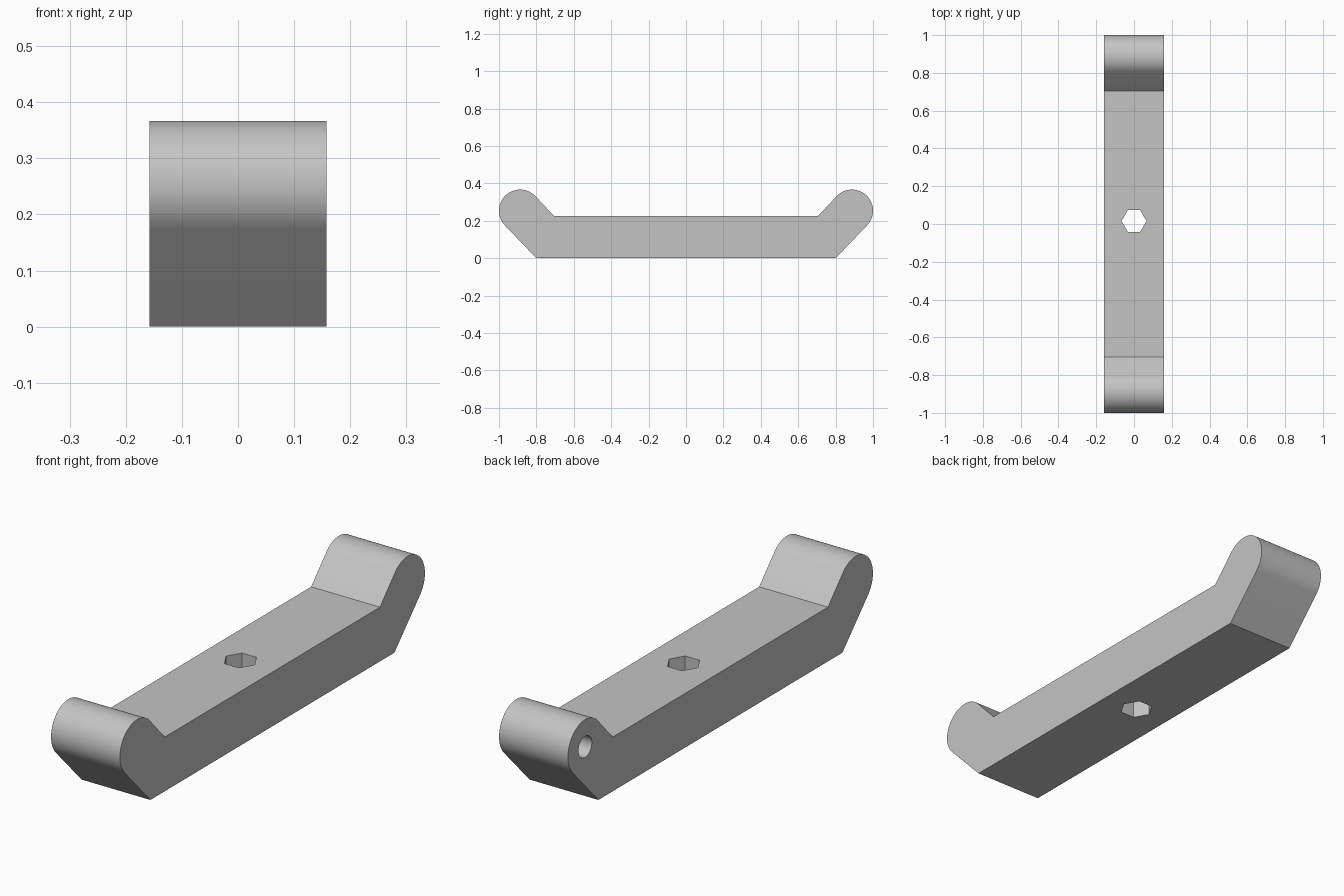
import bpy, bmesh
from math import radians, cos, sin

cube = bpy.data.objects.get("Cube")
if cube:
    bpy.data.objects.remove(cube, do_unlink=True)

HALF_W = 0.158            # half width of the bar
CAP_Y, CAP_Z, CAP_R = 0.887, 0.254, 0.113

grey = bpy.data.materials.new("plain grey")
grey.use_nodes = True
colour = (0.55, 0.55, 0.55, 1)
grey.diffuse_color = colour
grey.node_tree.nodes["Principled BSDF"].inputs["Base Color"].default_value = colour


def prism(name, points, a, b, place):
    """Extrude a 2D outline between depths a and b."""
    bm = bmesh.new()
    rings = [[bm.verts.new(place(u, v, d)) for u, v in points] for d in (a, b)]
    for ring in rings:
        bm.faces.new(ring)
    n = len(points)
    for i in range(n):
        j = (i + 1) % n
        bm.faces.new((rings[0][i], rings[0][j], rings[1][j], rings[1][i]))
    bmesh.ops.recalc_face_normals(bm, faces=bm.faces)
    mesh = bpy.data.meshes.new(name)
    bm.to_mesh(mesh)
    bm.free()
    mesh.materials.append(grey)
    obj = bpy.data.objects.new(name, mesh)
    bpy.context.collection.objects.link(obj)
    return obj


def circle(u, v, r, n):
    return [(u + r * cos(radians(360 * i / n)), v + r * sin(radians(360 * i / n)))
            for i in range(n)]


def along_x(u, v, d):
    return (d, u, v)


def along_z(u, v, d):
    return (u, v, d)


# Bar with upturned, rounded ends: half outline, then mirrored
half = [(0.8, 0)]
for i in range(33):
    t = radians(-45 + 180 * i / 32)
    half.append((CAP_Y + CAP_R * cos(t), CAP_Z + CAP_R * sin(t)))
half.append((0.705, 0.225))
outline = half + [(-y, z) for y, z in reversed(half)]
bar = prism("bracket_bar", outline, -HALF_W, HALF_W, along_x)

# Hexagonal through hole and blind round pin hole in one end
cutters = [
    prism("hex_hole_cutter", circle(0, 0.016, 0.066, 6), -0.1, 0.4, along_z),
    prism("pin_hole_cutter", circle(CAP_Y, CAP_Z, 0.044, 40), -0.3, 0.0, along_x),
]
for cutter in cutters:
    cut = bar.modifiers.new(cutter.name, 'BOOLEAN')
    cut.operation = 'DIFFERENCE'
    cut.solver = 'EXACT'
    cut.object = cutter

# Apply the cuts and remove the cutters
bpy.ops.object.select_all(action='DESELECT')
bar.select_set(True)
bpy.context.view_layer.objects.active = bar
for cutter in cutters:
    bpy.ops.object.modifier_apply(modifier=cutter.name)
    bpy.data.objects.remove(cutter, do_unlink=True)
bpy.ops.object.shade_smooth_by_angle(angle=radians(30))
